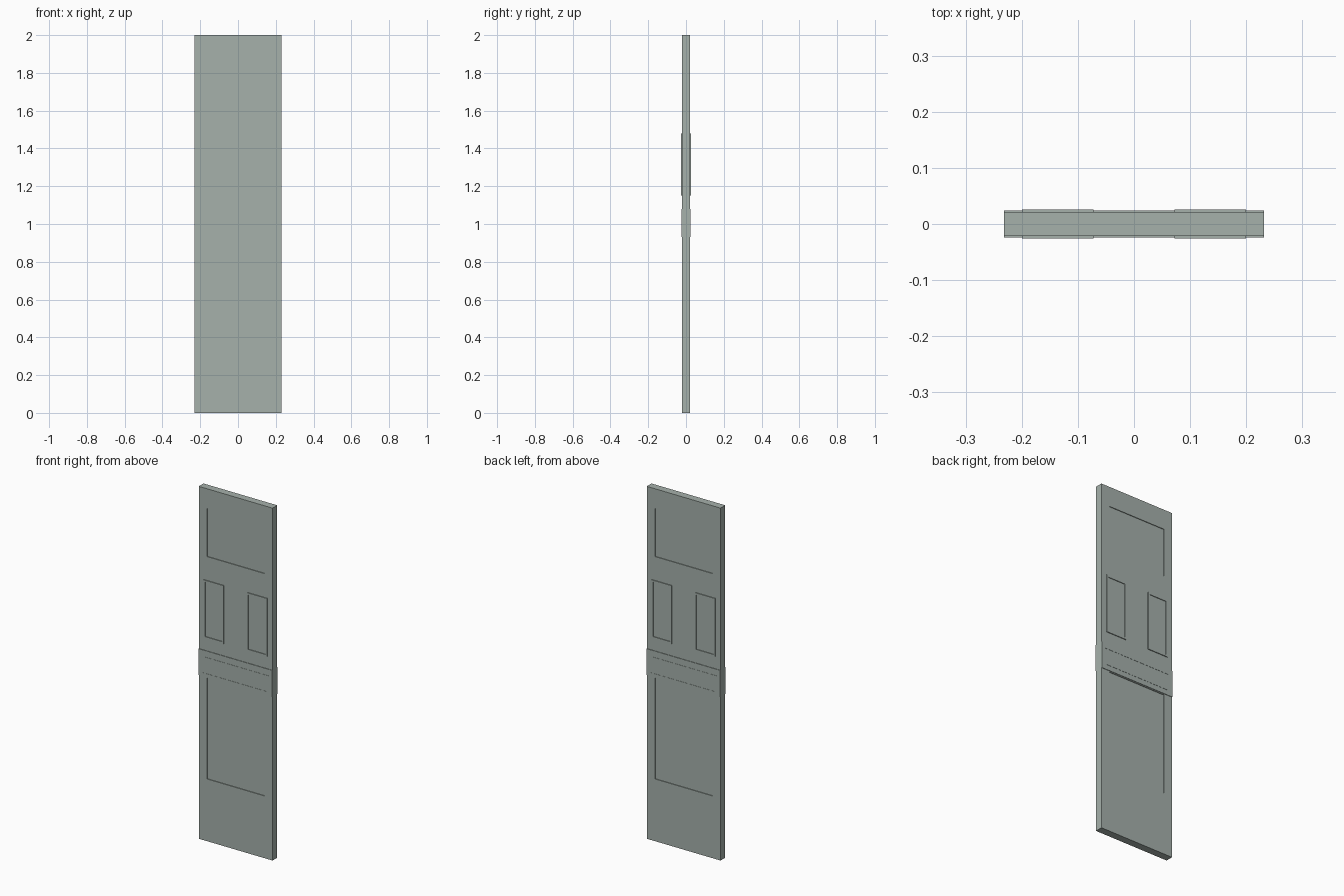
import bpy, bmesh
from mathutils import Vector

if "Cube" in bpy.data.objects:
    bpy.data.objects.remove(bpy.data.objects["Cube"])

paint = bpy.data.materials.new("grey_green_paint")
paint.diffuse_color = (0.38, 0.44, 0.41, 1)
paint.use_nodes = True
paint.node_tree.nodes["Principled BSDF"].inputs["Base Color"].default_value = paint.diffuse_color


def box(name, x0, x1, y0, y1, z0, z1):
    """Axis-aligned box with its corners baked into the mesh."""
    bm = bmesh.new()
    bmesh.ops.create_cube(bm, size=1)
    size = Vector((x1 - x0, y1 - y0, z1 - z0))
    mid = Vector((x0 + x1, y0 + y1, z0 + z1)) / 2
    for v in bm.verts:
        v.co = Vector(a * b for a, b in zip(v.co, size)) + mid
    mesh = bpy.data.meshes.new(name)
    bm.to_mesh(mesh)
    bm.free()
    mesh.materials.append(paint)
    ob = bpy.data.objects.new(name, mesh)
    bpy.context.collection.objects.link(ob)
    return ob


def recess(target, x0, x1, z0, z1, face, depth):
    """Cut the same shallow pocket into the front and back of a part."""
    for s in (-1, 1):
        ya, yb = sorted((s * (face - depth), s * (face + 0.05)))
        cutter = box("cutter", x0, x1, ya, yb, z0, z1)
        mod = target.modifiers.new("recess", 'BOOLEAN')
        mod.operation = 'DIFFERENCE'
        mod.solver = 'EXACT'
        mod.object = cutter
        bpy.context.view_layer.objects.active = target
        bpy.ops.object.modifier_apply(modifier=mod.name)
        bpy.data.objects.remove(cutter)


W, D = 0.2315, 0.0212        # half width and half depth of the slab

# Door slab with upper and lower sunken panels
door = box("door_slab", -W, W, -D, D, 0, 2)
recess(door, -0.18, 0.18, 1.615, 1.887, D, 0.004)
recess(door, -0.18, 0.18, 0.353, 0.925, D, 0.004)

# Middle band plates on both faces, with two thin grooves each
band = box("middle_band", -W, W, -0.0243, 0.0243, 0.93, 1.08)
for z in (0.955, 1.047):
    recess(band, -0.207, 0.207, z - 0.004, z + 0.004, 0.0243, 0.0012)

# Raised window frames, one pair showing on both faces
for side, x in (("left", -0.136), ("right", 0.136)):
    frame = box(side + "_window_frame", x - 0.064, x + 0.064,
                -0.0258, 0.0258, 1.15, 1.48)
    recess(frame, x - 0.054, x + 0.054, 1.16, 1.47, 0.0258, 0.004)
